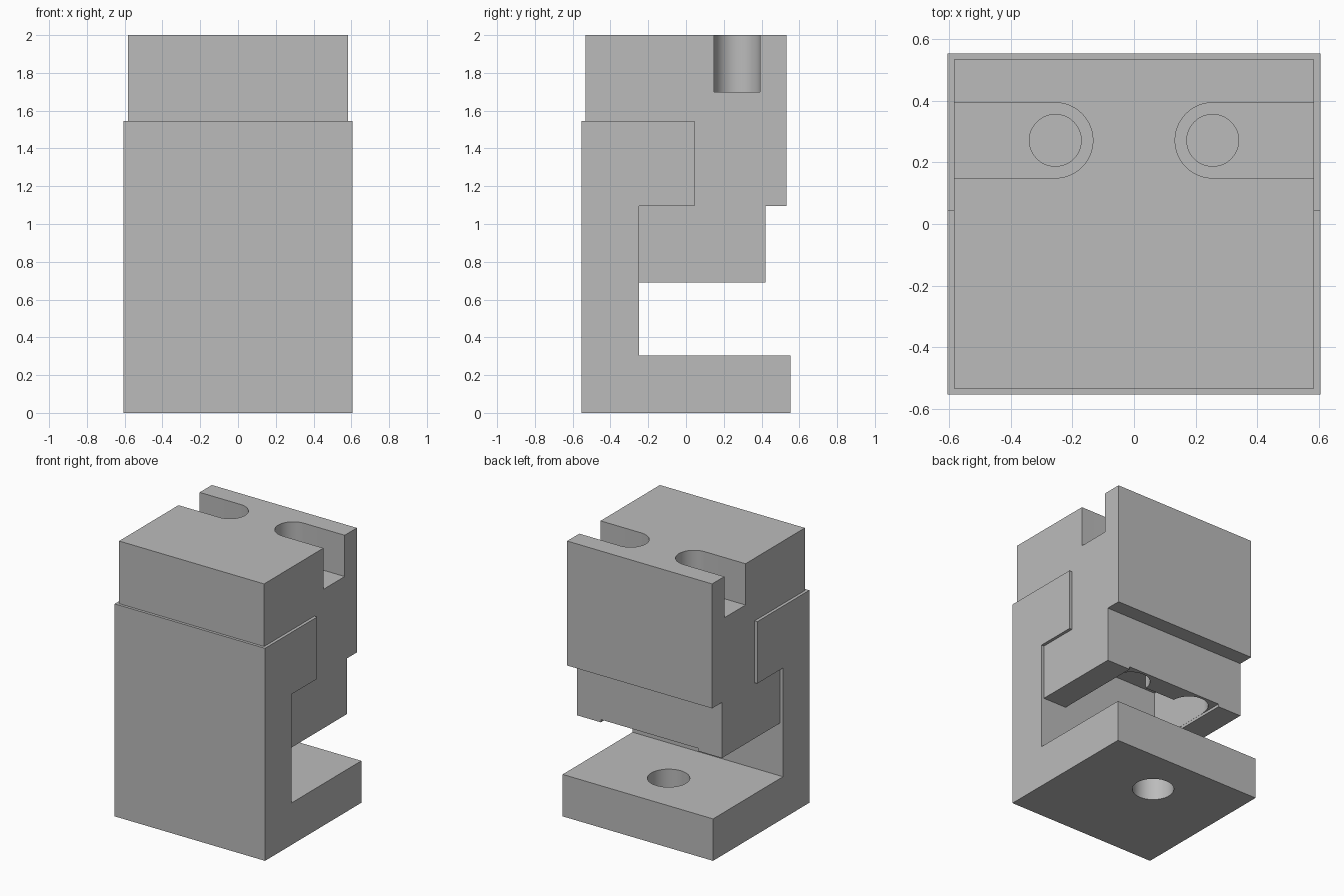
import bpy, bmesh, math

if "Cube" in bpy.data.objects:
    bpy.data.objects.remove(bpy.data.objects["Cube"])

grey = bpy.data.materials.new("steel_grey")
grey.diffuse_color = (0.5, 0.5, 0.5, 1)
grey.use_nodes = True
grey.node_tree.nodes["Principled BSDF"].inputs["Base Color"].default_value = grey.diffuse_color


def prism(name, pts, axis, lo, hi):
    """Extrude a closed outline along x (points are y, z) or z (points are x, y)."""
    bm = bmesh.new()
    place = (lambda p: (lo, *p)) if axis == 'x' else (lambda p: (*p, lo))
    face = bm.faces.new([bm.verts.new(place(p)) for p in pts])
    new = bmesh.ops.extrude_face_region(bm, geom=[face])['geom']
    move = (hi - lo, 0, 0) if axis == 'x' else (0, 0, hi - lo)
    bmesh.ops.translate(bm, vec=move, verts=[v for v in new if isinstance(v, bmesh.types.BMVert)])
    bmesh.ops.recalc_face_normals(bm, faces=bm.faces)
    me = bpy.data.meshes.new(name)
    bm.to_mesh(me)
    bm.free()
    me.materials.append(grey)
    ob = bpy.data.objects.new(name, me)
    bpy.context.collection.objects.link(ob)
    return ob


def arc(cx, cy, r, a0, a1, n):
    return [(cx + r * math.cos(math.radians(a0 + (a1 - a0) * i / n)),
             cy + r * math.sin(math.radians(a0 + (a1 - a0) * i / n))) for i in range(n + 1)]


def hole(x, y, r, z0, z1):
    return prism("cutter", arc(x, y, r, 0, 360, 48)[:-1], 'z', z0, z1)


def box(x, y0, y1, z0, z1):
    return prism("cutter", [(y0, z0), (y1, z0), (y1, z1), (y0, z1)], 'x', -x, x)


def cut(ob, cutters):
    for c in cutters:
        mod = ob.modifiers.new("cut", 'BOOLEAN')
        mod.operation, mod.solver, mod.object = 'DIFFERENCE', 'EXACT', c
        bpy.context.view_layer.objects.active = ob
        bpy.ops.object.modifier_apply(modifier=mod.name)
        bpy.data.objects.remove(c)
    bpy.ops.object.select_all(action='DESELECT')
    ob.select_set(True)
    bpy.context.view_layer.objects.active = ob
    bpy.ops.object.shade_smooth_by_angle(angle=math.radians(30))


# Hooked bracket with a foot plate and one bolt hole
bracket = prism("hooked_bracket", [
    (-0.553, 0), (0.553, 0), (0.553, 0.305), (-0.25, 0.305), (-0.25, 1.095),
    (0.045, 1.095), (0.045, 1.545), (-0.553, 1.545)], 'x', -0.605, 0.605)
cut(bracket, [hole(0, 0.2, 0.14, -0.1, 0.4)])

# Interlocking clamp block
block = prism("clamp_block", [
    (-0.533, 1.545), (0.045, 1.545), (0.045, 1.095), (-0.25, 1.095), (-0.25, 0.69),
    (0.42, 0.69), (0.42, 1.095), (0.533, 1.095), (0.533, 2), (-0.533, 2)], 'x', -0.583, 0.583)

# Underside pocket and shallow relief towards the back
cutters = [box(0.39, -0.4, 0.27, 0.6, 1.09), box(0.391, -0.41, 0.5, 0.59, 0.71)]

# Open-ended top slots, screw holes and pocket corner reliefs on both sides
for s in (-1, 1):
    end = arc(s * 0.255, 0.271, 0.122, 90, 90 + s * 180, 24)
    slot = [(s * 0.8, 0.393)] + end + [(s * 0.8, 0.149)]
    cutters += [prism("cutter", slot, 'z', 1.7, 2.2),
                hole(s * 0.255, 0.271, 0.084, 1.0, 1.8),
                hole(s * 0.255, 0.271, 0.13, 0.58, 1.085)]
cut(block, cutters)
